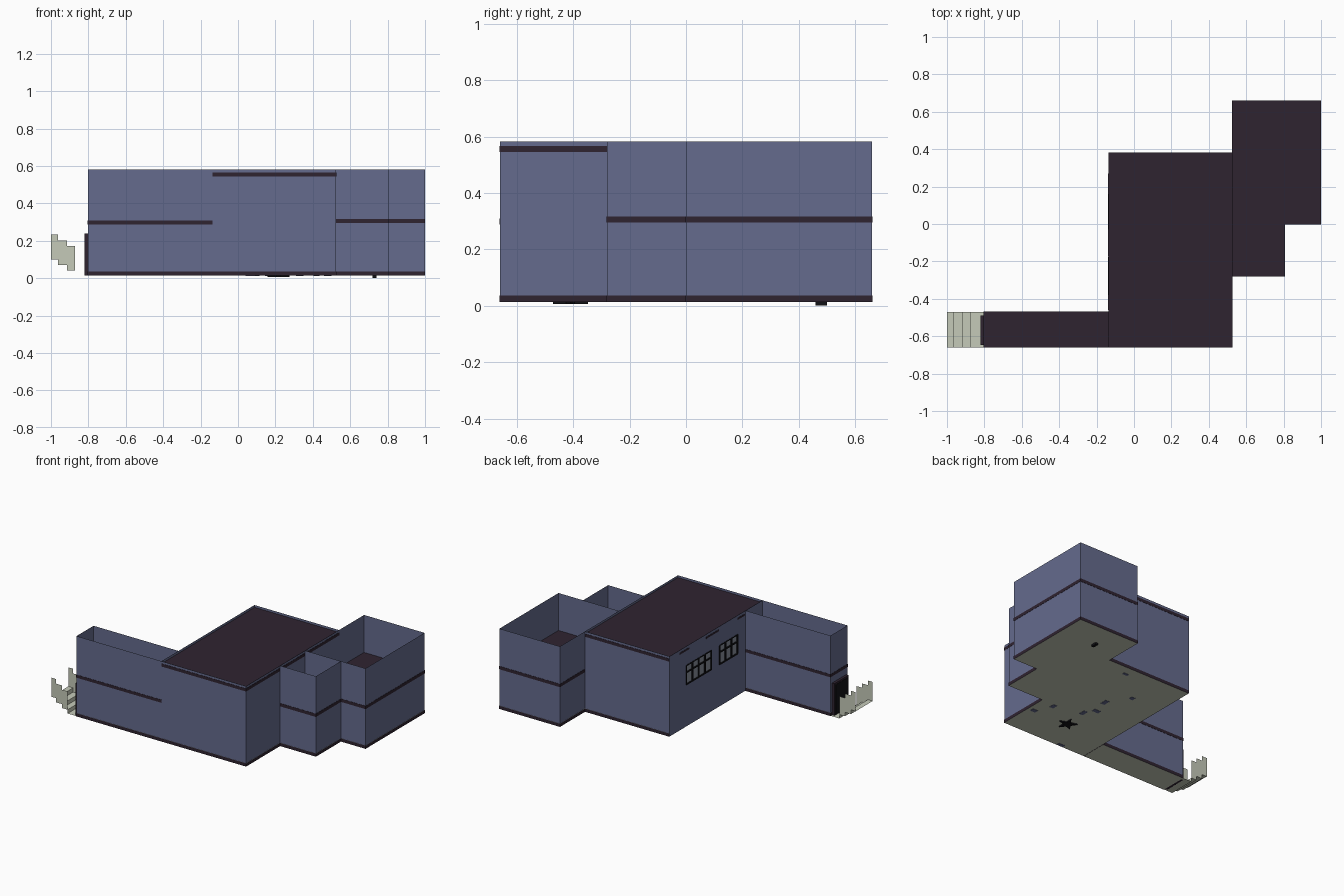
import bpy, bmesh, math

if "Cube" in bpy.data.objects:
    bpy.data.objects.remove(bpy.data.objects["Cube"])

def mat(name, rgb):
    m = bpy.data.materials.new(name)
    m.diffuse_color = (*rgb, 1)
    m.use_nodes = True
    m.node_tree.nodes["Principled BSDF"].inputs["Base Color"].default_value = m.diffuse_color
    return m

BLUE = mat("wall_blue", (0.130, 0.147, 0.268))
DARK = mat("slab_dark", (0.028, 0.017, 0.030))
PALE = mat("stone_pale", (0.56, 0.59, 0.485))
BLACK = mat("frame_black", (0.006, 0.006, 0.008))
GLASS = mat("glass_grey", (0.25, 0.28, 0.34))

def build(name, polys, *mats):
    """Object from a list of polygons (each a list of points)."""
    bm = bmesh.new()
    for p in polys:
        bm.faces.new([bm.verts.new(v) for v in p])
    bmesh.ops.remove_doubles(bm, verts=bm.verts, dist=1e-5)
    me = bpy.data.meshes.new(name)
    bm.to_mesh(me)
    bm.free()
    for m in mats:
        me.materials.append(m)
    ob = bpy.data.objects.new(name, me)
    bpy.context.collection.objects.link(ob)
    return ob

def box(name, x0, x1, y0, y1, z0, z1, *mats):
    b = [(x0, y0), (x1, y0), (x1, y1), (x0, y1)]
    polys = [[(x, y, z0) for x, y in reversed(b)], [(x, y, z1) for x, y in b]]
    for i in range(4):
        (ax, ay), (bx, by) = b[i], b[(i + 1) % 4]
        polys.append([(ax, ay, z0), (bx, by, z0), (bx, by, z1), (ax, ay, z1)])
    return build(name, polys, *mats)

Z0, Z1, E = 0.015, 0.582, 0.0015
XW, XM, XR, XB, XE = -0.802, -0.137, 0.525, 0.806, 1.0 - E
YF, YC, YB, YM, YN = -0.66, -0.47, -0.28, 0.38, 0.66

def wall(name, a, b):
    return build(name, [[(*a, Z0), (*b, Z0), (*b, Z1), (*a, Z1)]], BLUE)

# outer and dividing walls (single sheets, open tops)
walls = {
    "front_wall": ((XW, YF), (XR, YF)),
    "corridor_end_wall": ((XW, YC), (XW, YF)),
    "corridor_back_wall": ((XM, YC), (XW, YC)),
    "hall_back_wall": ((XR, YM), (XM, YM)),
    "hall_side_wall": ((XR, YF), (XR, YN)),
    "small_room_front_wall": ((XR, YB), (XB, YB)),
    "small_room_side_wall": ((XB, YB), (XB, 0)),
    "large_room_front_wall": ((XR, 0), (XE, 0)),
    "large_room_side_wall": ((XE, 0), (XE, YN)),
    "large_room_back_wall": ((XE, YN), (XR, YN)),
}
for n, (a, b) in walls.items():
    wall(n, a, b)

# hall wall with two window openings
WIN = [(-0.09, 0.19), (-0.385, -0.18)]
WZ0, WZ1 = 0.31, 0.445
ys = [YF, -0.385, -0.18, -0.09, 0.19, YM]
zs = [Z0, WZ0, WZ1, Z1]
cells = []
for i in range(5):
    for j in range(3):
        if j == 1 and i in (1, 3):
            continue
        cells.append([(XM, y, z) for y, z in ((ys[i + 1], zs[j]), (ys[i], zs[j]),
                                             (ys[i], zs[j + 1]), (ys[i + 1], zs[j + 1]))])
build("hall_window_wall", cells, BLUE)

# windows: pane plus bars
for k, (a, b) in enumerate(WIN):
    x = XM + 0.006
    build(f"window_pane_{k}", [[(x, b, WZ0), (x, a, WZ0), (x, a, WZ1), (x, b, WZ1)]], GLASS)
    n = 4 if k == 0 else 3
    for i in range(n + 1):
        y = a + (b - a) * i / n
        box(f"window_upright_{k}_{i}", XM - 0.002, x, y - 0.005, y + 0.005, WZ0, WZ1, BLACK)
    for i, z in enumerate((WZ0, WZ0 + 0.085, WZ1)):
        box(f"window_rail_{k}_{i}", XM - 0.002, x, a, b, z - 0.004, z + 0.004, BLACK)

# floor and roof slabs: edges show through the walls as dark bands
rooms = {
    "corridor": (XW - E, XM, YF - E, YC + E, 0.288, 0.309),
    "hall": (XM + E, XR + E, YF - E, YM + E, 0.545, 0.566),
    "small_room": (XR, XB + E, YB - E, 0, 0.295, 0.317),
    "large_room": (XR - E, XE + E, -E, YN + E, 0.295, 0.317),
}
for n, (x0, x1, y0, y1, z0, z1) in rooms.items():
    box(n + "_roof", x0, x1, y0, y1, z0, z1, DARK)
    f = box(n + "_floor", x0, x1, y0, y1, 0.014, 0.036, DARK, PALE)
    for p in f.data.polygons:
        p.material_index = 1 if abs(p.normal.z) > 0.5 else 0

# broken band along the top of the window wall
for i, (a, b) in enumerate(((0.16, 0.27), (-0.17, -0.03), (-0.46, -0.38))):
    box(f"hall_band_{i}", XM - E, XM + E, a, b, 0.55, 0.563, DARK)

# entrance door with surround
box("door_surround", -0.82, XW, -0.648, -0.488, Z0, 0.24, DARK)
box("door_leaf", -0.822, -0.819, -0.635, -0.501, Z0, 0.228, BLACK)

# entrance steps: treads, risers, and stepped side panels
edges = [-1.0, -0.962, -0.915, -0.872, -0.80]
hts = [0.10, 0.07, 0.042, 0.015]
path = []
for i, h in enumerate(hts):
    path += [(edges[i], h), (edges[i + 1], h)]
build("steps", [[(a[0], YF, a[1]), (b[0], YF, b[1]), (b[0], YC, b[1]), (a[0], YC, a[1])]
                for a, b in zip(path, path[1:])], PALE)
tops = [0.235, 0.202, 0.172]
for n, y in (("front", YF), ("back", YC)):
    build(f"step_side_{n}", [[(edges[i], y, hts[i]), (edges[i + 1], y, hts[i]),
                              (edges[i + 1], y, tops[i]), (edges[i], y, tops[i])]
                             for i in range(3)], PALE)

# star-shaped chair base poking through the floor
star = []
for i in range(10):
    r = 0.065 if i % 2 == 0 else 0.026
    t = math.tau * i / 10
    star.append((0.21 + r * math.cos(t), -0.41 + r * math.sin(t)))
polys = [[(x, y, 0.006) for x, y in reversed(star)]]
for a, b in zip(star, star[1:] + star[:1]):
    polys.append([(*a, 0.006), (*b, 0.006), (*b, 0.014), (*a, 0.014)])
build("chair_base", polys, BLACK)
box("chair_foot", 0.72, 0.74, 0.46, 0.5, 0.0, 0.014, BLACK)

# furniture undersides showing at the floor
spots = [(0.17, -0.17, 0.05, 0.03), (0.065, -0.645, 0.05, 0.02), (0.2, -0.05, 0.03, 0.05),
         (0.48, -0.42, 0.04, 0.03), (0.22, -0.24, 0.03, 0.05), (0.33, 0.31, 0.04, 0.02),
         (0.1, 0.1, 0.03, 0.03), (0.42, -0.3, 0.03, 0.04)]
for i, (x, y, w, d) in enumerate(spots):
    box(f"furniture_foot_{i}", x - w / 2, x + w / 2, y - d / 2, y + d / 2, 0.0125, 0.0145, BLUE)
